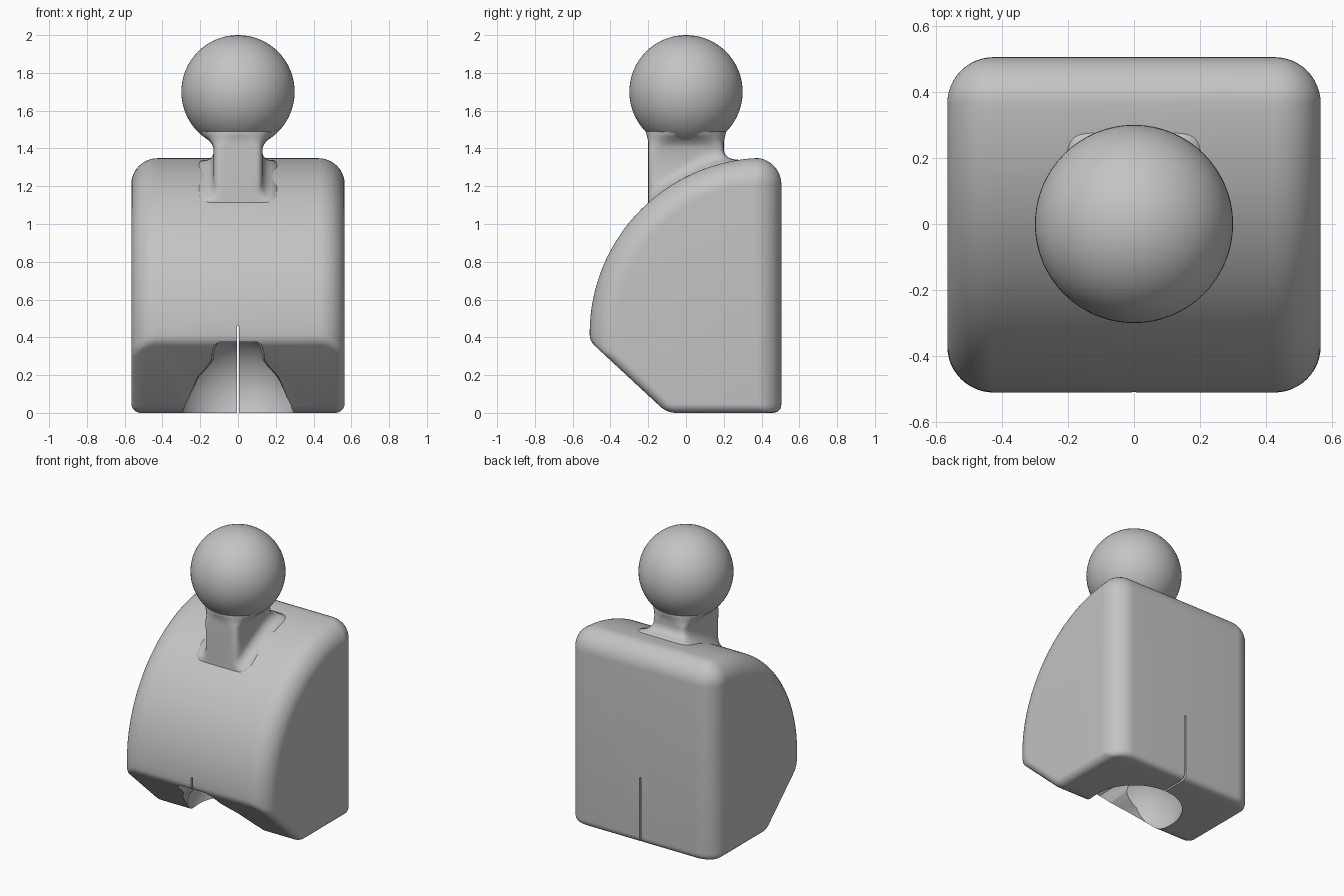
import bpy, bmesh, math
from mathutils import Vector

cube = bpy.data.objects.get("Cube")
if cube:
    bpy.data.objects.remove(cube, do_unlink=True)

grey = bpy.data.materials.new("plain_grey")
grey.use_nodes = True
grey.diffuse_color = (0.55, 0.55, 0.55, 1)
grey.node_tree.nodes["Principled BSDF"].inputs["Base Color"].default_value = (0.55, 0.55, 0.55, 1)


def finish(name, bm):
    bmesh.ops.recalc_face_normals(bm, faces=bm.faces)
    mesh = bpy.data.meshes.new(name)
    bm.to_mesh(mesh)
    bm.free()
    obj = bpy.data.objects.new(name, mesh)
    bpy.context.collection.objects.link(obj)
    mesh.materials.append(grey)
    return obj


def loft(name, rings):
    """Skin closed rings of equal length and cap both ends."""
    bm = bmesh.new()
    loops = [[bm.verts.new(p) for p in ring] for ring in rings]
    n = len(loops[0])
    for a, b in zip(loops, loops[1:]):
        for i in range(n):
            j = (i + 1) % n
            bm.faces.new((a[i], a[j], b[j], b[i]))
    bm.faces.new(loops[0])
    bm.faces.new(loops[-1])
    return finish(name, bm)


def smooth(obj, angle=35):
    bpy.ops.object.select_all(action='DESELECT')
    obj.select_set(True)
    bpy.context.view_layer.objects.active = obj
    bpy.ops.object.shade_smooth_by_angle(angle=math.radians(angle))


# Side outline: curved front, upright back, sloped lower front
HALF_X, BACK, TOP = 0.565, 0.505, 1.35
ROUND, SMALL = 0.14, 0.05
CENTRE, RADIUS = Vector((0.42, 0.42)), 0.93
SLOPE_N = Vector((-0.68, -0.733)).normalized()
SLOPE_U = Vector((SLOPE_N.y, -SLOPE_N.x))
CORNER_Y = BACK - ROUND


def front_height(y):
    return CENTRE.y + math.sqrt(max(0, RADIUS ** 2 - (y - CENTRE.x) ** 2))


def soften(before, corner, after, r, steps=6):
    """Round a corner with a short curve."""
    a = corner + (before - corner).normalized() * r
    b = corner + (after - corner).normalized() * r
    return [a * (1 - t) ** 2 + corner * 2 * t * (1 - t) + b * t * t
            for t in (i / steps for i in range(steps + 1))]


def outline(d, d2):
    """Side outline inset by d, with its lower edges inset by d2."""
    rad = RADIUS - d
    k = SLOPE_N.dot(Vector((-0.1, 0))) - d2
    h = k - SLOPE_N.dot(CENTRE)
    nose = CENTRE + SLOPE_N * h + SLOPE_U * math.sqrt(rad ** 2 - h ** 2)
    toe = Vector(((k - SLOPE_N.y * d2) / SLOPE_N.x, d2))
    heel = Vector((BACK - d, d2))
    start = math.atan2(nose.y - CENTRE.y, nose.x - CENTRE.x) % math.tau - 0.04
    end = math.acos((CORNER_Y - CENTRE.x) / rad)
    arc = [CENTRE + rad * Vector((math.cos(a), math.sin(a)))
           for a in (start + (end - start) * i / 40 for i in range(41))]
    r = max(0.004, ROUND - d)
    corner = [Vector((CORNER_Y + r * math.sin(a), TOP - ROUND + r * math.cos(a)))
              for a in (math.pi / 2 * i / 10 for i in range(1, 11))]
    s = max(0.01, SMALL - d2)
    return (soften(corner[-1], heel, toe, s) + soften(heel, toe, nose, s)
            + soften(toe, nose, arc[0], 0.035) + arc[1:] + corner)


# Body: outline swept across, shrinking near each side for the rounded edges
half = []
for i in range(13):
    t = math.pi / 2 * i / 12
    x = HALF_X - ROUND + ROUND * math.sin(t)
    over = max(0, x - (HALF_X - SMALL))
    d2 = SMALL - math.sqrt(max(0, SMALL ** 2 - over ** 2))
    half.append((x, outline(ROUND * (1 - math.cos(t)), d2)))
stations = [(-x, o) for x, o in reversed(half)] + half
body = loft("body", [[(x, p.x, p.y) for p in o] for x, o in stations])

# Socket cutter
bm = bmesh.new()
bmesh.ops.create_uvsphere(bm, u_segments=64, v_segments=32, radius=0.32)
bmesh.ops.translate(bm, verts=bm.verts, vec=(0, 0, 0.1))
socket = finish("socket_cutter", bm)

# Flared front slot cutter
side = [(0.31, -0.1), (0.3, 0.02), (0.275, 0.1), (0.225, 0.19), (0.17, 0.245),
        (0.142, 0.28), (0.135, 0.33), (0.125, 0.36), (0.1, 0.375)]
shape = side + [(-x, z) for x, z in reversed(side)]
slot = loft("slot_cutter", [[(x * f, y, z) for x, z in shape]
                            for y, f in ((-0.7, 1), (-0.45, 1), (-0.1, 0.88))])

# Thin slit cutter
bm = bmesh.new()
bmesh.ops.create_cube(bm, size=1)
bmesh.ops.scale(bm, verts=bm.verts, vec=(0.012, 1.4, 0.66))
bmesh.ops.translate(bm, verts=bm.verts, vec=(0, 0, 0.13))
slit = finish("slit_cutter", bm)

bpy.context.view_layer.objects.active = body
for cutter in (socket, slot, slit):
    cutter.hide_render = True
    mod = body.modifiers.new("cut", 'BOOLEAN')
    mod.operation, mod.solver, mod.object = 'DIFFERENCE', 'EXACT', cutter
    bpy.ops.object.modifier_apply(modifier=mod.name)
    bpy.data.objects.remove(cutter, do_unlink=True)
smooth(body, 30)


# Neck: rounded block that spreads onto the body and into the ball
def rounded_ring(a, b, n, count=64):
    for i in range(count):
        t = math.tau * (i + 0.5) / count
        c, s = math.cos(t), math.sin(t)
        yield (math.copysign(abs(c) ** (2 / n), c) * a,
               math.copysign(abs(s) ** (2 / n), s) * b)


rings = []
for h, e in ((-0.02, 0.085), (0.002, 0.075), (0.01, 0.045), (0.025, 0.022), (0.045, 0.007), (0.07, 0)):
    ring = []
    for x, y in rounded_ring(0.13 + e, 0.2, 8):
        y += e * max(0, y / 0.2)
        ring.append((x, y, front_height(y) + h))
    rings.append(ring)
for z, a, b, n in ((1.405, 0.131, 0.2, 8), (1.425, 0.14, 0.2, 5), (1.445, 0.157, 0.202, 3.5),
                   (1.465, 0.18, 0.207, 2.6), (1.49, 0.212, 0.214, 2), (1.55, 0.2, 0.2, 2)):
    rings.append([(x, y, z) for x, y in rounded_ring(a, b, n)])
smooth(loft("neck", rings), 60)

# Ball
bm = bmesh.new()
bmesh.ops.create_uvsphere(bm, u_segments=64, v_segments=32, radius=0.3)
bmesh.ops.translate(bm, verts=bm.verts, vec=(0, 0, 1.7))
smooth(finish("ball", bm))
